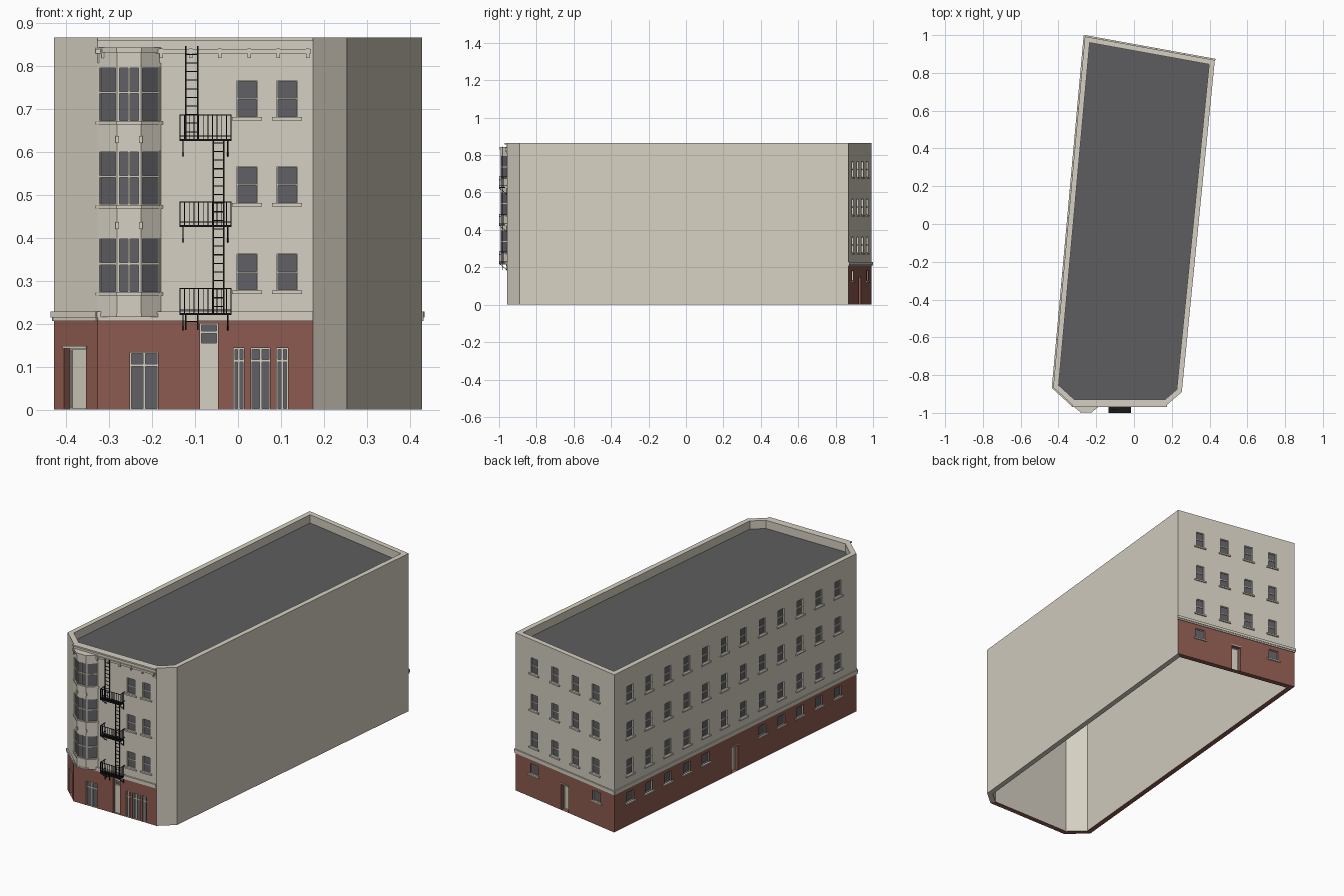
import bpy, bmesh
from mathutils import Vector, Matrix

cube = bpy.data.objects.get("Cube")
if cube:
    bpy.data.objects.remove(cube)


def material(name, rgb):
    m = bpy.data.materials.new(name)
    m.use_nodes = True
    m.diffuse_color = (*rgb, 1)
    m.node_tree.nodes["Principled BSDF"].inputs["Base Color"].default_value = (*rgb, 1)
    return m


CREAM, BRICK, GLASS, ROOF, IRON = range(5)
MATS = [material("cream stone", (0.67, 0.63, 0.54)),
        material("red brick", (0.27, 0.105, 0.08)),
        material("grey glass", (0.12, 0.12, 0.133)),
        material("dark roof", (0.11, 0.11, 0.116)),
        material("black iron", (0.01, 0.01, 0.01))]
BRICK_TOP, TOP, ROOF_Z, THICK = 0.21, 0.865, 0.82, 0.028


class Part:
    """Collects simple solids in one frame and turns them into an object."""

    def __init__(self, name, frame=Matrix(), mat=CREAM):
        self.name, self.frame, self.mat, self.bm = name, frame, mat, bmesh.new()

    def face(self, pts, mat=None):
        f = self.bm.faces.new([self.bm.verts.new(p) for p in pts])
        f.material_index = self.mat if mat is None else mat

    def box(self, x0, x1, y0, y1, z0, z1):
        self.prism([(x0, y0), (x1, y0), (x1, y1), (x0, y1)], z0, z1)

    def prism(self, pts, z0, z1):
        low = [(*p, z0) for p in pts]
        high = [(*p, z1) for p in pts]
        self.face(low[::-1])
        self.face(high)
        for i in range(len(pts)):
            j = (i + 1) % len(pts)
            self.face([low[i], low[j], high[j], high[i]])

    def bar(self, a, b, r=0.0012):
        a, b = Vector(a), Vector(b)
        d = b - a
        m = Matrix.Translation((a + b) / 2) @ d.to_track_quat('Z', 'Y').to_matrix().to_4x4()
        m = m @ Matrix.Diagonal((2 * r, 2 * r, d.length, 1))
        for v in bmesh.ops.create_cube(self.bm, size=1, matrix=m)["verts"]:
            for f in v.link_faces:
                f.material_index = self.mat

    def finish(self):
        bmesh.ops.remove_doubles(self.bm, verts=self.bm.verts, dist=1e-5)
        mesh = bpy.data.meshes.new(self.name)
        for m in MATS:
            mesh.materials.append(m)
        self.bm.to_mesh(mesh)
        self.bm.free()
        ob = bpy.data.objects.new(self.name, mesh)
        ob.matrix_world = self.frame
        bpy.context.collection.objects.link(ob)


def wall_frame(p0, p1):
    """Local x runs along the wall, y points inward, z is up."""
    d = (Vector(p1) - Vector(p0)).normalized()
    return Matrix(((d.x, -d.y, 0, p0[0]), (d.y, d.x, 0, p0[1]), (0, 0, 1, 0), (0, 0, 0, 1)))


def wall(name, p0, p1, z0, z1, holes, brick):
    """Flat wall with recessed openings (u0, u1, z0, z1, depth, material)."""
    part = Part(name, wall_frame(p0, p1))
    length = (Vector(p1) - Vector(p0)).length
    us = sorted({0, length, *[u for h in holes for u in h[:2]]})
    zs = sorted({z0, z1, *([BRICK_TOP] if brick else []), *[z for h in holes for z in h[2:4]]})
    for a, b in zip(us, us[1:]):
        for c, d in zip(zs, zs[1:]):
            u, z = (a + b) / 2, (c + d) / 2
            if not any(h[0] < u < h[1] and h[2] < z < h[3] for h in holes):
                part.face([(a, 0, c), (b, 0, c), (b, 0, d), (a, 0, d)],
                          BRICK if brick and z < BRICK_TOP else CREAM)
    for a, b, c, d, y, mat in holes:
        ring = [(a, c), (b, c), (b, d), (a, d)]
        part.face([(u, y, z) for u, z in ring], mat)
        side = BRICK if brick and d < BRICK_TOP else CREAM
        for (u, z), (v, w) in zip(ring, ring[1:] + ring[:1]):
            part.face([(u, 0, z), (v, 0, w), (v, y, w), (u, y, z)], side)
    part.finish()


def frame_bars(part, hole, columns=1, rails=(), t=0.003):
    a, b, c, d, y, _ = hole
    y0 = y - 0.004
    for i in range(columns + 1):
        u = a + (b - a) * i / columns
        part.box(max(a, u - t), min(b, u + t), y0, y, c, d)
    for z in (c, d, *rails):
        part.box(a, b, y0, y, max(c, z - t), min(d, z + t))


def sill(part, a, b, z):
    part.box(a - 0.011, b + 0.011, -0.007, 0, z - 0.008, z)


def sash_windows(part, centres, rows, height, width=0.047):
    holes = []
    for u in centres:
        for z in rows:
            h = (u - width / 2, u + width / 2, z, z + height, 0.008, GLASS)
            frame_bars(part, h, 1, [z + height / 2] if height > 0.07 else [], 0.002)
            sill(part, h[0], h[1], z)
            holes.append(h)
    return holes


def doorway(part, a, b, top):
    h = (a, b, 0, top, 0.025, CREAM)
    frame_bars(part, h)
    part.box(a - 0.003, b + 0.003, -0.003, 0, top, top + 0.006)
    return h


# Footprint, counter-clockwise from the front left corner as seen from above
P = [(-0.327, -0.957), (0.175, -0.957), (0.253, -0.89), (0.428, 0.868), (-0.26, 0.993), (-0.428, -0.865)]
ROWS = (0.277, 0.48, 0.68)
FLOOR = 0.085

# Front wall with shop windows and the street door
X0 = P[0][0]
trim = Part("front_window_frames", wall_frame(P[0], P[1]))
holes = sash_windows(trim, [0.021 - X0, 0.114 - X0], ROWS, FLOOR)
for a, b, top, cols in ((-0.251, -0.186, 0.133, 2), (-0.01, 0.014, 0.143, 2),
                        (0.03, 0.075, 0.143, 2), (0.09, 0.116, 0.143, 2)):
    h = (a - X0, b - X0, 0, top, 0.008, GLASS)
    frame_bars(trim, h, cols, [top - 0.03], 0.0028)
    holes.append(h)
h = (-0.088 - X0, -0.047 - X0, 0, 0.2, 0.02, GLASS)
frame_bars(trim, h, 1, [0.152, 0.18])
trim.box(h[0] + 0.003, h[1] - 0.003, 0.014, 0.02, 0, 0.152)
holes.append(h)
trim.finish()
wall("front_wall", P[0], P[1], 0, TOP, holes, True)

# Blank right side
wall("right_corner_wall", P[1], P[2], 0, TOP, [], False)
wall("right_wall", P[2], P[3], 0, TOP, [], False)

# Back and left walls
for name, i, centres, low, door in (
        ("back", 3, [0.19, 0.4, 0.605, 0.81], [0.19, 0.82], 0.5),
        ("left", 4, [0.066 + 0.078 * k for k in range(12)],
         [0.066 + 0.078 * k for k in (0, 1, 2, 3, 4, 7, 8, 9, 10, 11)], 0.498)):
    p0, p1 = P[i], P[i + 1]
    size = (Vector(p1) - Vector(p0)).length
    trim = Part(name + "_window_frames", wall_frame(p0, p1))
    holes = sash_windows(trim, [t * size for t in centres], ROWS, FLOOR)
    holes += sash_windows(trim, [t * size for t in low], [0.128], 0.055, 0.055)
    holes.append(doorway(trim, door * size - 0.026, door * size + 0.026, 0.142))
    trim.finish()
    wall(name + "_wall", p0, p1, 0, TOP, holes, True)

# Corner entrance
trim = Part("corner_door_frame", wall_frame(P[5], P[0]))
holes = [doorway(trim, 0.032, 0.101, 0.142)]
trim.finish()
wall("left_corner_wall", P[5], P[0], 0, TOP, holes, True)

# Inner wall faces, parapet top, open base and roof
inner = []
for i, p in enumerate(P):
    p = Vector(p)
    n = []
    for q, r in ((P[i - 1], P[i]), (P[i], P[(i + 1) % 6])):
        d = (Vector(r) - Vector(q)).normalized()
        n.append(Vector((-d.y, d.x)))
    inner.append(tuple(p + (n[0] + n[1]) * THICK / (1 + n[0].dot(n[1]))))
shell = Part("inner_walls_and_parapet")
for i in range(6):
    j = (i + 1) % 6
    a, b, c, d = P[i], P[j], inner[j], inner[i]
    shell.face([(*a, TOP), (*b, TOP), (*c, TOP), (*d, TOP)])
    shell.face([(*a, 0), (*d, 0), (*c, 0), (*b, 0)], CREAM if i in (1, 2) else BRICK)
    shell.face([(*c, 0), (*d, 0), (*d, TOP), (*c, TOP)])
shell.finish()
roof = Part("flat_roof", mat=ROOF)
roof.face([(*p, ROOF_Z) for p in inner])
roof.finish()

# Stone band above the brick
for i, name in ((0, "front"), (3, "back"), (4, "left"), (5, "left_corner")):
    p0, p1 = P[i], P[(i + 1) % 6]
    size = (Vector(p1) - Vector(p0)).length
    band = Part(name + "_stone_band", wall_frame(p0, p1))
    end = size if i == 0 else size + 0.004
    band.box(-0.003, end, -0.004, 0, BRICK_TOP - 0.004, 0.228)
    band.box(-0.004, end, -0.007, 0, BRICK_TOP + 0.004, 0.228)
    band.finish()

# Cornice with brackets
cornice = Part("front_cornice", wall_frame(P[0], P[1]))
W = P[1][0] - X0
cornice.box(0, W, -0.003, 0, 0.806, TOP)
cornice.box(0, W, -0.013, 0, 0.857, TOP)
cornice.box(-0.004, W - 0.005, -0.009, 0, 0.828, 0.839)
for k in range(8):
    u = 0.013 + 0.068 * k
    cornice.box(u - 0.004, u + 0.004, -0.012, 0, 0.818, 0.84)
cornice.finish()


# Bay window stack
def bay_outline(e=0):
    return [(X0 - e, -0.957), (-0.281 - e / 2, -0.993 - e), (-0.226 + e / 2, -0.993 - e), (-0.179 + e, -0.957)]


B = bay_outline()
for i, side in enumerate(("left", "middle", "right")):
    size = (Vector(B[i + 1]) - Vector(B[i])).length
    trim = Part("bay_" + side + "_frames", wall_frame(B[i], B[i + 1]))
    holes = []
    for z in (0.272, 0.475, 0.67):
        h = (0.003, size - 0.003, z, z + 0.127, 0.005, GLASS)
        frame_bars(trim, h, 2 if i == 1 else 1, [z + 0.067], 0.0025)
        holes.append(h)
    trim.finish()
    wall("bay_" + side + "_wall", B[i], B[i + 1], 0.215, 0.84, holes, False)
trim = Part("bay_ledges")
for z, h, e in ((0.215, 0.008, 0.002), (0.265, 0.007, 0.004), (0.468, 0.007, 0.004),
                (0.663, 0.007, 0.004), (0.83, 0.012, 0.004)):
    trim.prism(bay_outline(e), z, z + h)
for z in (0.42, 0.62):
    for x in (-0.281, -0.226):
        trim.box(x - 0.004, x + 0.004, -0.997, -0.985, z, z + 0.016)
trim.finish()

# Fire escape: landings, railings, brackets and ladders
XL, XR, YF, YB = -0.135, -0.016, -0.999, -0.957
escape = Part("fire_escape_landings", mat=IRON)
for z, rail in ((0.22, 0.282), (0.424, 0.483), (0.624, 0.685)):
    escape.box(XL, XR, YF, YB - 0.011, z, z + 0.005)
    for h in (rail, z + 0.012):
        for a, b in (((XL, YB), (XL, YF)), ((XL, YF), (XR, YF)), ((XR, YF), (XR, YB))):
            escape.bar((*a, h), (*b, h))
    for k in range(12):
        x = XL + (XR - XL) * k / 11
        escape.bar((x, YF, z), (x, YF, rail), 0.001)
    for x in (XL, XR):
        for k in range(1, 4):
            y = YF + (YB - YF) * k / 4
            escape.bar((x, y, z), (x, y, rail), 0.001)
    for x in (XL + 0.007, XR - 0.008):
        escape.bar((x, YB - 0.001, z - 0.037), (x, YB - 0.001, z), 0.0014)
        escape.bar((x, YB, z - 0.035), (x, YF, z), 0.0014)
escape.finish()
ladders = Part("fire_escape_ladders", mat=IRON)
for a, b, z0, z1 in ((-0.121, -0.094, 0.185, 0.22), (-0.058, -0.033, 0.22, 0.626), (-0.121, -0.094, 0.626, 0.846)):
    y = -0.98
    for x in (a, b):
        ladders.bar((x, y, z0), (x, y, z1), 0.0018)
    for k in range(1, int((z1 - z0) / 0.02) + 1):
        ladders.bar((a, y, z0 + 0.02 * k), (b, y, z0 + 0.02 * k))
ladders.finish()
